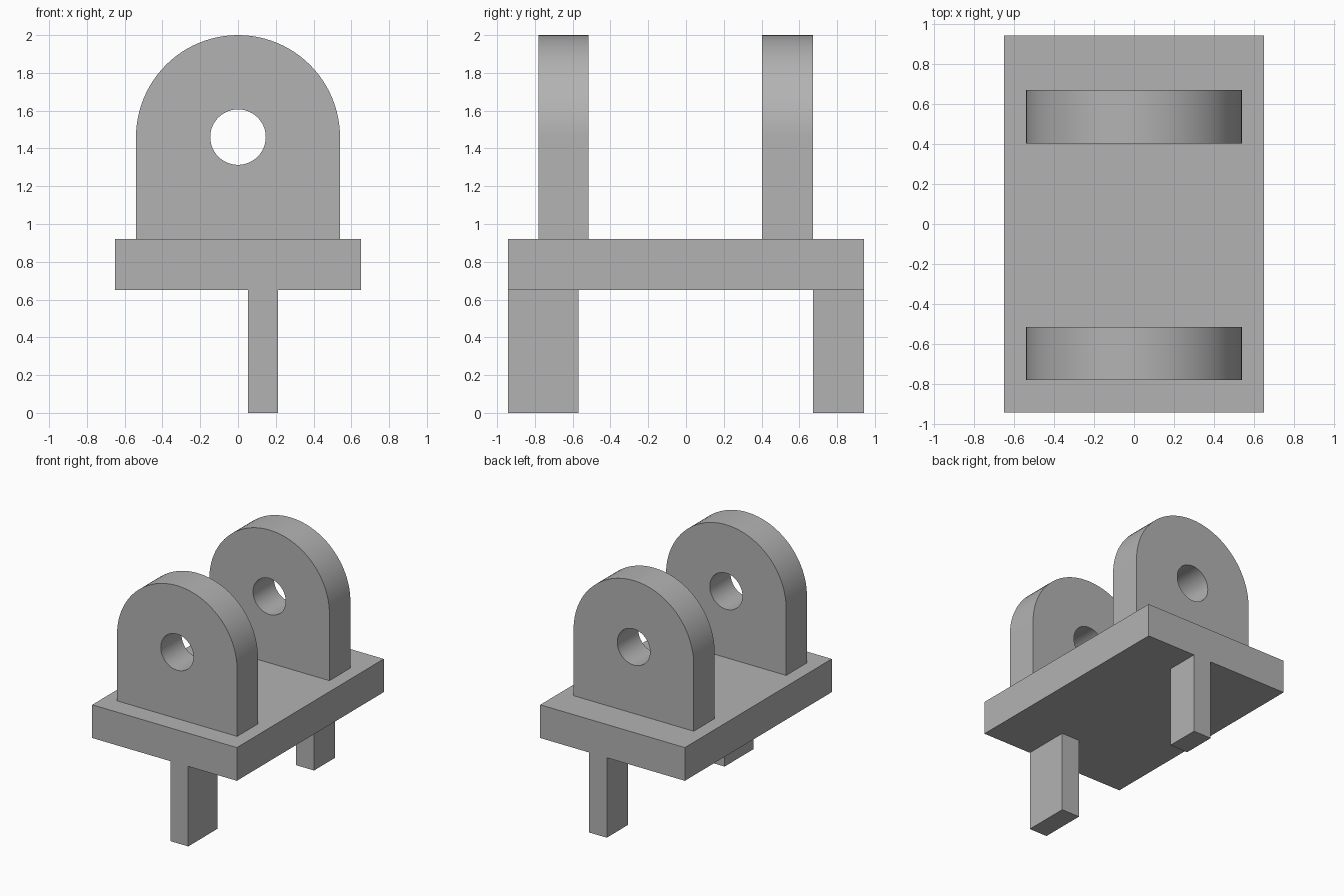
import bpy, bmesh
from math import sin, cos, pi, radians
from mathutils import Vector

cube = bpy.data.objects.get("Cube")
if cube:
    bpy.data.objects.remove(cube, do_unlink=True)

# Single grey finish
grey = bpy.data.materials.new("plain grey")
grey.use_nodes = True
colour = (0.45, 0.45, 0.45, 1)
grey.diffuse_color = colour
grey.node_tree.nodes["Principled BSDF"].inputs["Base Color"].default_value = colour


def finish(name, bm):
    bmesh.ops.recalc_face_normals(bm, faces=bm.faces)
    mesh = bpy.data.meshes.new(name)
    bm.to_mesh(mesh)
    bm.free()
    mesh.materials.append(grey)
    obj = bpy.data.objects.new(name, mesh)
    bpy.context.collection.objects.link(obj)
    return obj


def box(name, low, high):
    bm = bmesh.new()
    bmesh.ops.create_cube(bm, size=1)
    low, high = Vector(low), Vector(high)
    bmesh.ops.scale(bm, vec=high - low, verts=bm.verts)
    bmesh.ops.translate(bm, vec=(low + high) / 2, verts=bm.verts)
    return finish(name, bm)


def lug(name, y0, y1, half_width=0.54, base=0.92, centre=1.46, hole=0.147, steps=48):
    # Round-topped profile with a pin hole, extruded along y
    arch = [(half_width * cos(pi * i / steps), centre + half_width * sin(pi * i / steps))
            for i in range(steps + 1)]
    outer = [(-half_width, base), (half_width, base)] + arch
    inner = [(hole * cos(2 * pi * i / steps), centre + hole * sin(2 * pi * i / steps))
             for i in range(steps)]
    bm = bmesh.new()
    edges = []
    for loop in (outer, inner):
        verts = [bm.verts.new((x, y0, z)) for x, z in loop]
        edges += [bm.edges.new((verts[i - 1], verts[i])) for i in range(len(verts))]
    bmesh.ops.triangle_fill(bm, edges=edges, use_beauty=True, normal=(0, -1, 0))
    result = bmesh.ops.extrude_face_region(bm, geom=bm.faces[:], use_keep_orig=True)
    moved = [v for v in result["geom"] if isinstance(v, bmesh.types.BMVert)]
    bmesh.ops.translate(bm, vec=(0, y1 - y0, 0), verts=moved)
    obj = finish(name, bm)
    bpy.ops.object.select_all(action="DESELECT")
    obj.select_set(True)
    bpy.context.view_layer.objects.active = obj
    bpy.ops.object.shade_smooth_by_angle(angle=radians(30))
    return obj


# Base plate
box("base_plate", (-0.65, -0.943, 0.65), (0.65, 0.943, 0.92))

# Upright lugs
lug("front_lug", -0.782, -0.515)
lug("back_lug", 0.403, 0.672)

# Off-centre legs beneath the plate
box("front_leg", (0.052, -0.943, 0), (0.213, -0.57, 0.65))
box("back_leg", (0.052, 0.672, 0), (0.213, 0.943, 0.65))
